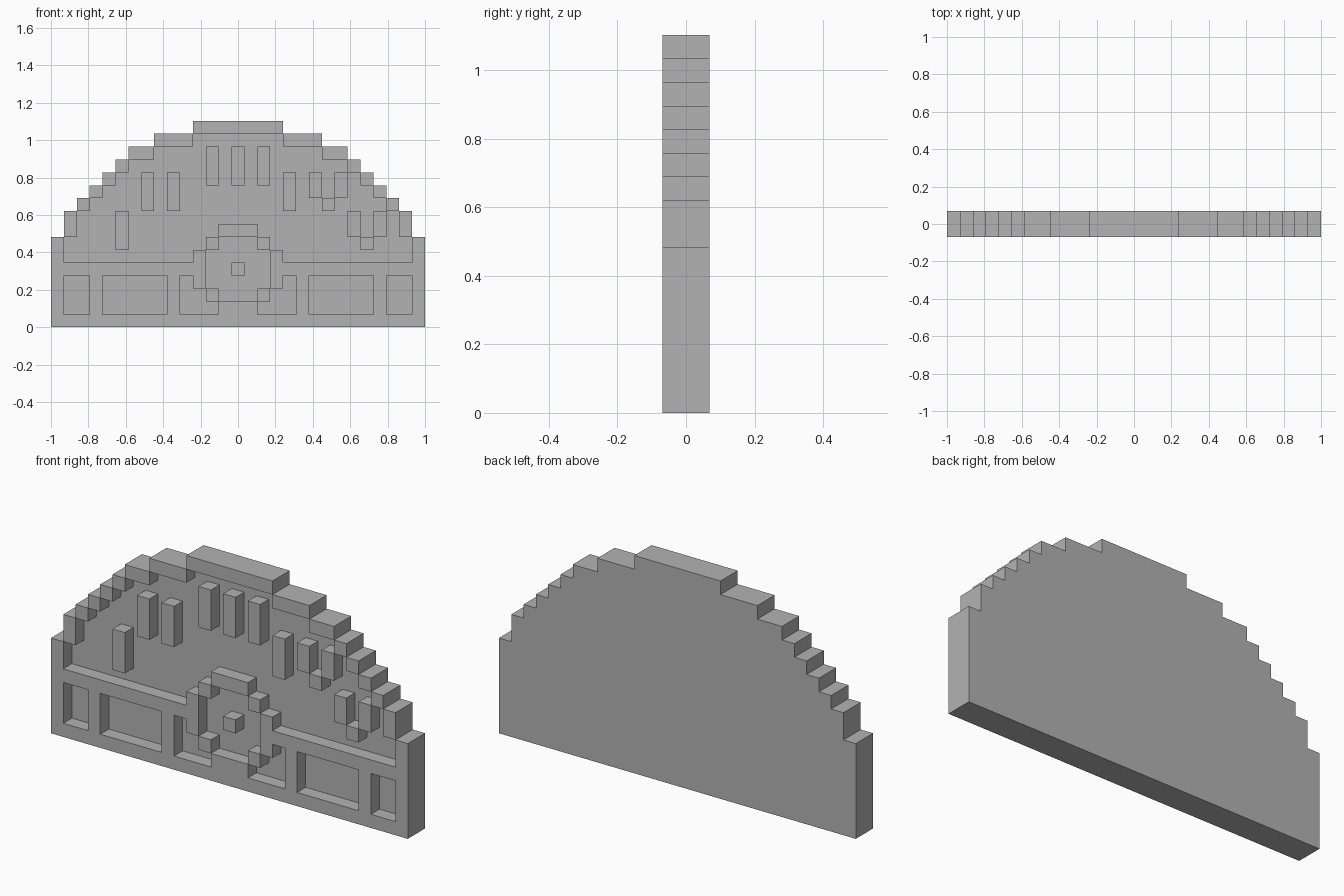
import bpy
import bmesh
from mathutils import Vector

UNIT = 2 / 29  # the whole relief sits on a grid 29 units wide

if "Cube" in bpy.data.objects:
    bpy.data.objects.remove(bpy.data.objects["Cube"], do_unlink=True)

stone = bpy.data.materials.new("plain grey")
stone.use_nodes = True
grey = (0.45, 0.45, 0.45, 1)
stone.diffuse_color = grey
stone.node_tree.nodes["Principled BSDF"].inputs["Base Color"].default_value = grey


def block(x0, x1, z0, z1):
    """Grid cells of a rectangle, end columns and rows included."""
    return {(x, z) for x in range(x0, x1 + 1) for z in range(z0, z1 + 1)}


def mirrored(cells):
    return cells | {(-x, z) for x, z in cells}


# Stepped arch: half width of each row, from the ground up
reach = [14] * 7 + [13, 13, 12, 11, 10, 9, 8, 6, 3]
arch = {(x, z) for z, r in enumerate(reach) for x in range(-r, r + 1)}

# Raised rim along the arch, above the base
rim = {(x, z) for x, z in arch
       if z > 4 and (abs(x) == reach[z] or (x, z + 1) not in arch)}

# Round dial ring with a small hub
ring = mirrored(block(3, 3, 3, 5) | {(2, 2), (2, 6)}
                | block(0, 1, 1, 1) | block(0, 1, 7, 7))
dial = block(-2, 2, 2, 6)
hub = {(0, 4)}

# Base with sunken panels beside the dial
panels = mirrored(block(12, 13, 1, 3) | block(6, 10, 1, 3)
                  | block(4, 4, 1, 3) | block(3, 3, 1, 2) | {(2, 1)})
base = block(-14, 14, 0, 4) - panels - dial - ring

# Marks around the dial: upright strokes and two pointed ones
strokes = set()
for x, z in [(-9, 6), (-7, 9), (-5, 9), (-2, 11), (0, 11), (2, 11), (4, 9)]:
    strokes |= block(x, x, z, z + 2)
points = set()
for x, z in [(7, 9), (10, 6)]:
    points |= {(x, z)} | block(x - 1, x - 1, z + 1, z + 2) | block(x + 1, x + 1, z + 1, z + 2)

raised = rim | ring | hub | base | strokes | points


def layers(cell):
    return 0 if cell not in arch else 2 if cell in raised else 1


def add_face(bm, corners, normal):
    face = bm.faces.new([bm.verts.new(Vector(c) * UNIT) for c in corners])
    face.normal_update()
    if face.normal.dot(Vector(normal)) < 0:
        face.normal_flip()


def cell_face(bm, x, z, y, facing):
    add_face(bm, [(x + a, y, z + b) for a, b in
                  ((-.5, 0), (.5, 0), (.5, 1), (-.5, 1))], (0, facing, 0))


def build(name, cells, back=()):
    """Outer skin of the cells: fronts, exposed walls and optional back."""
    bm = bmesh.new()
    for x, z in cells:
        depth = layers((x, z))
        cell_face(bm, x, z, 1 - depth, -1)
        for dx, dz in ((1, 0), (-1, 0), (0, 1), (0, -1)):
            beside = layers((x + dx, z + dz))
            if beside < depth:
                mx, mz = x + dx / 2, z + .5 + dz / 2
                px, pz = dz / 2, dx / 2
                near, far = 1 - depth, 1 - beside
                add_face(bm, [(mx - px, near, mz - pz), (mx + px, near, mz + pz),
                              (mx + px, far, mz + pz), (mx - px, far, mz - pz)],
                         (dx, 0, dz))
    for x, z in back:
        cell_face(bm, x, z, 1, 1)
    bmesh.ops.remove_doubles(bm, verts=bm.verts, dist=UNIT / 100)
    bmesh.ops.dissolve_limit(bm, angle_limit=.01, verts=bm.verts, edges=bm.edges)
    mesh = bpy.data.meshes.new(name)
    bm.to_mesh(mesh)
    bm.free()
    mesh.materials.append(stone)
    bpy.context.collection.objects.link(bpy.data.objects.new(name, mesh))


build("backing_wall", arch - raised, back=arch)
build("arch_rim", rim)
build("panelled_base", base)
build("dial_ring", ring)
build("dial_hub", hub)
build("upright_marks", strokes)
build("pointed_marks", points)
